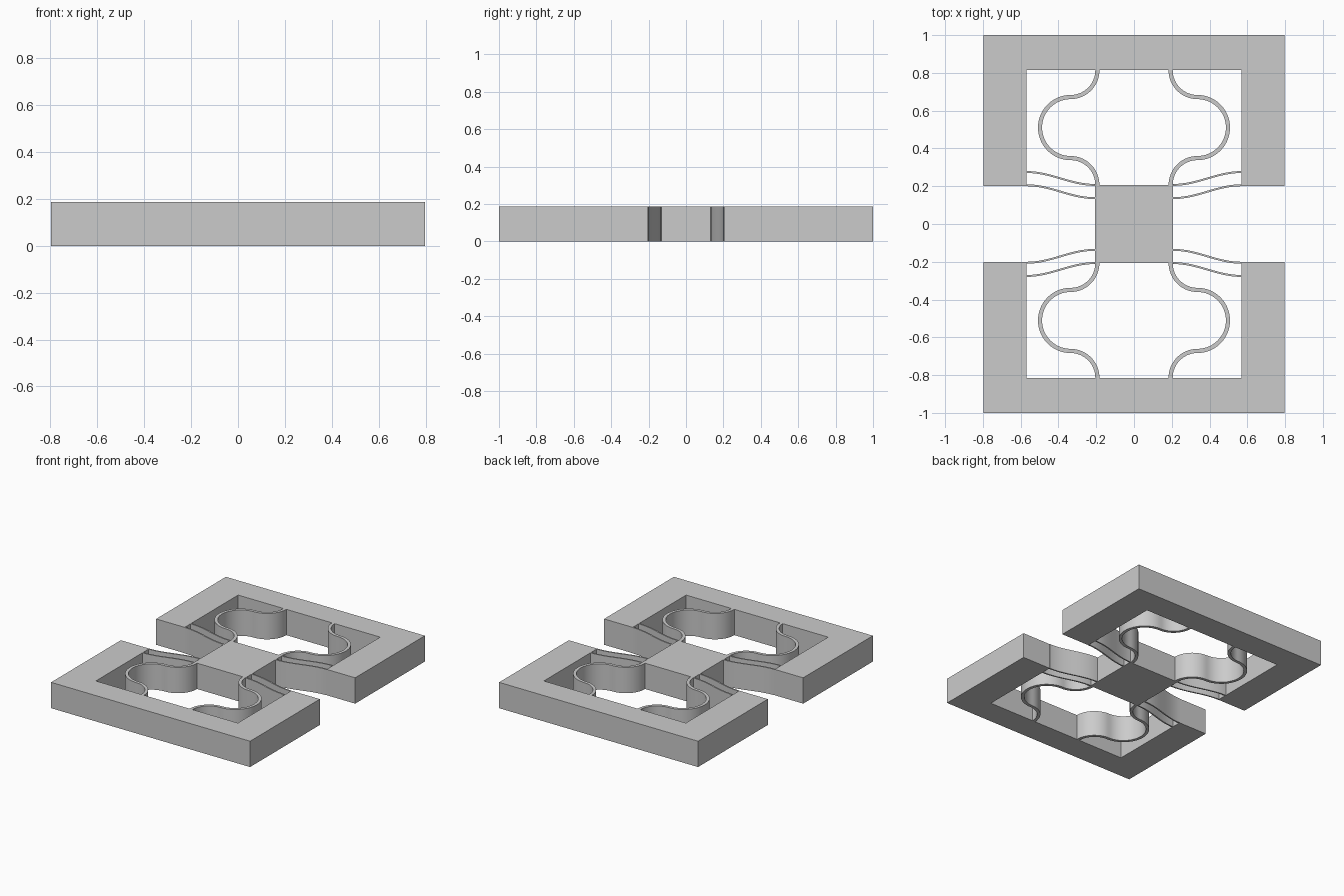
import bpy, bmesh
from math import sin, cos, pi
from mathutils import Vector

if "Cube" in bpy.data.objects:
    bpy.data.objects.remove(bpy.data.objects["Cube"])

H = 0.187                    # plate thickness
BLOCK = 0.207                # half size of the centre block
OUT_X, IN_X = 0.797, 0.569   # outer and inner half width of the frames
OUT_Y, IN_Y, END_Y = 1.0, 0.814, 0.202

grey = bpy.data.materials.new("grey")
grey.diffuse_color = (0.6, 0.6, 0.6, 1)
grey.use_nodes = True
grey.node_tree.nodes["Principled BSDF"].inputs["Base Color"].default_value = grey.diffuse_color


def extrude_outline(name, outline, sx=1, sy=1, smooth=False):
    """Prism of height H over a flat outline, optionally mirrored."""
    bm = bmesh.new()
    face = bm.faces.new([bm.verts.new((x * sx, y * sy, 0)) for x, y in outline])
    top = bmesh.ops.extrude_face_region(bm, geom=[face])["geom"]
    bmesh.ops.translate(bm, vec=(0, 0, H),
                        verts=[v for v in top if isinstance(v, bmesh.types.BMVert)])
    bmesh.ops.recalc_face_normals(bm, faces=bm.faces)
    mesh = bpy.data.meshes.new(name)
    bm.to_mesh(mesh)
    bm.free()
    mesh.materials.append(grey)
    obj = bpy.data.objects.new(name, mesh)
    bpy.context.collection.objects.link(obj)
    if smooth:
        bpy.ops.object.select_all(action='DESELECT')
        obj.select_set(True)
        bpy.context.view_layer.objects.active = obj
        bpy.ops.object.shade_smooth_by_angle(angle=pi / 6)
    return obj


def ribbon(path, tangents, width):
    """Outline of constant width around a centre line."""
    left, right = [], []
    for p, t in zip(path, tangents):
        n = Vector((-t[1], t[0])).normalized() * width / 2
        left.append(Vector(p) + n)
        right.append(Vector(p) - n)
    return left + right[::-1]


def arc(cx, cy, r, a0, a1, steps):
    """Points and travel directions along an arc."""
    s = 1 if a1 > a0 else -1
    angles = [a0 + (a1 - a0) * i / steps for i in range(steps + 1)]
    return [((cx + r * cos(a), cy + r * sin(a)), (-s * sin(a), s * cos(a)))
            for a in angles]


# Bulging spring: quarter turn, half turn, quarter turn
x0, r_small = 0.194, 0.142
cx, mid = x0 + r_small, (IN_Y + BLOCK) / 2
r_big = mid - BLOCK - r_small
spring = (arc(cx, IN_Y, r_small, pi, 1.5 * pi, 16)
          + arc(cx, mid, r_big, pi / 2, -pi / 2, 32)[1:]
          + arc(cx, BLOCK, r_small, pi / 2, pi, 16)[1:])
spring_outline = ribbon([p for p, t in spring], [t for p, t in spring], 0.022)


# Thin curved beam joining the block to a frame arm
def beam_outline(y_block, y_frame, steps=24):
    pts, tans = [], []
    span, rise = IN_X - BLOCK, y_frame - y_block
    for i in range(steps + 1):
        u = i / steps
        pts.append((BLOCK + span * u, y_block + rise * (1 - cos(pi * u)) / 2))
        tans.append((span, rise * pi * sin(pi * u) / 2))
    return ribbon(pts, tans, 0.010)


# Centre block
extrude_outline("centre_block", [(-BLOCK, -BLOCK), (BLOCK, -BLOCK),
                                 (BLOCK, BLOCK), (-BLOCK, BLOCK)])

# U-shaped frames with their springs and beams
frame_outline = [(-OUT_X, END_Y), (-IN_X, END_Y), (-IN_X, IN_Y), (IN_X, IN_Y),
                 (IN_X, END_Y), (OUT_X, END_Y), (OUT_X, OUT_Y), (-OUT_X, OUT_Y)]
for sy, end in ((-1, "front"), (1, "back")):
    extrude_outline(f"{end}_frame", frame_outline, 1, sy)
    for sx, side in ((-1, "left"), (1, "right")):
        tag = f"{end}_{side}"
        extrude_outline(f"{tag}_spring", spring_outline, sx, sy, True)
        extrude_outline(f"{tag}_outer_beam", beam_outline(0.207, 0.275), sx, sy, True)
        extrude_outline(f"{tag}_inner_beam", beam_outline(0.137, 0.205), sx, sy, True)
